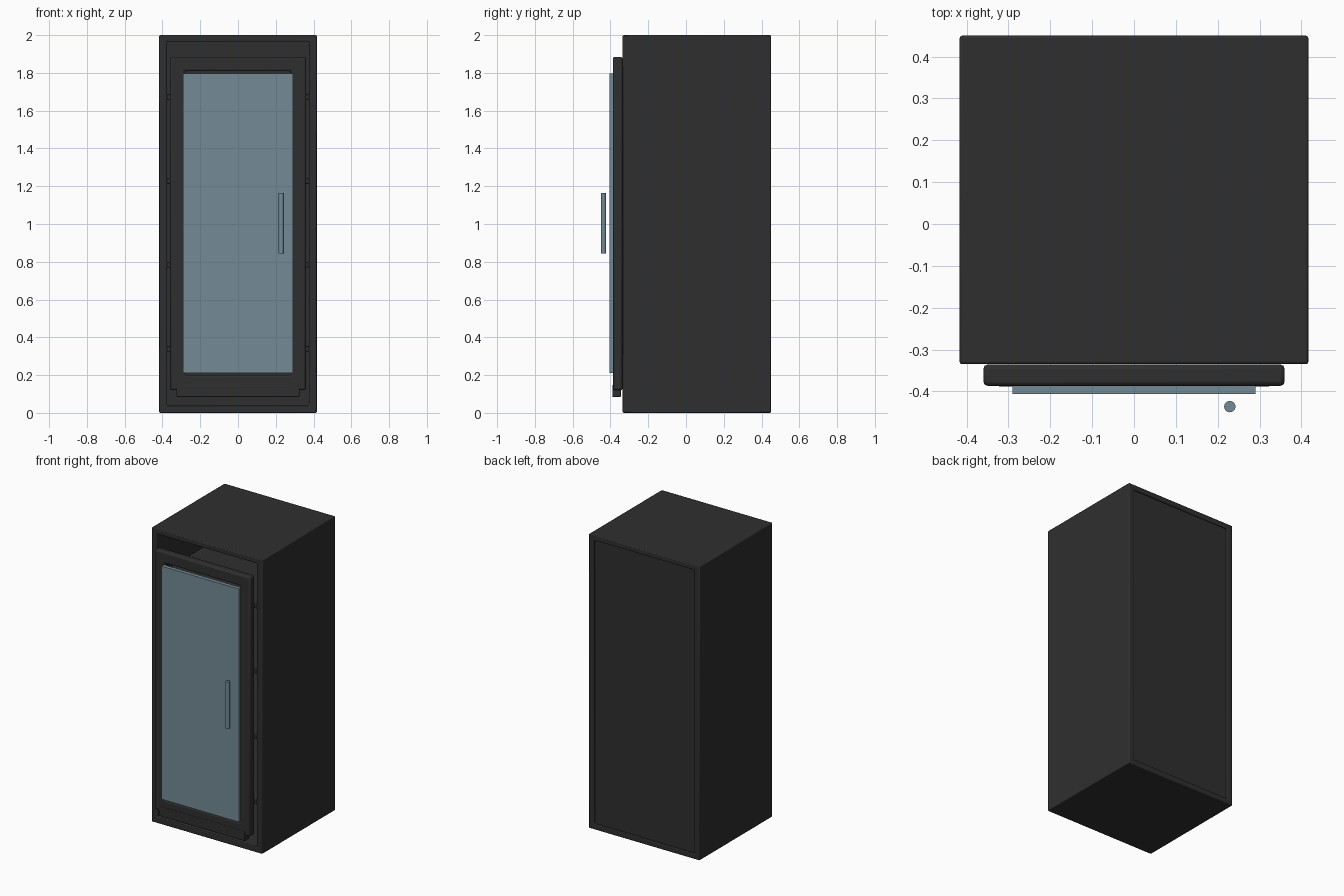
import bpy, bmesh, math

if "Cube" in bpy.data.objects:
    bpy.data.objects.remove(bpy.data.objects["Cube"])


def material(name, rgb):
    m = bpy.data.materials.new(name)
    m.diffuse_color = (*rgb, 1)
    m.use_nodes = True
    m.node_tree.nodes["Principled BSDF"].inputs["Base Color"].default_value = m.diffuse_color
    return m


BLACK = material("matte_black", (0.028, 0.028, 0.028))
GLASS = material("blue_grey_glass", (0.175, 0.26, 0.305))


def finish(name, bm, mat, bevel=0.0, segments=2):
    bmesh.ops.recalc_face_normals(bm, faces=bm.faces)
    mesh = bpy.data.meshes.new(name)
    bm.to_mesh(mesh)
    bm.free()
    mesh.materials.append(mat)
    ob = bpy.data.objects.new(name, mesh)
    bpy.context.collection.objects.link(ob)
    if bevel:
        mod = ob.modifiers.new("bevel", 'BEVEL')
        mod.width = bevel
        mod.segments = segments
        mod.limit_method = 'ANGLE'
    bpy.ops.object.select_all(action='DESELECT')
    ob.select_set(True)
    bpy.context.view_layer.objects.active = ob
    bpy.ops.object.shade_smooth_by_angle(angle=math.radians(35))
    return ob


def box(name, x, y, z, mat, bevel=0.0):
    """Box from (min, max) ranges."""
    bm = bmesh.new()
    bmesh.ops.create_cube(bm, size=1)
    for v in bm.verts:
        for i, (a, b) in enumerate((x, y, z)):
            v.co[i] = b if v.co[i] > 0 else a
    return finish(name, bm, mat, bevel)


def frame(name, outer, inner, y, mat, bevel):
    """Rectangular ring; outer and inner are (half width, z low, z high)."""
    bm = bmesh.new()
    loops = []
    for yy in y:
        for w, lo, hi in (outer, inner):
            loops.append([bm.verts.new((px, yy, pz)) for px, pz in
                          ((-w, lo), (w, lo), (w, hi), (-w, hi))])
    fo, fi, bo, bi = loops
    for a, b in ((fo, fi), (fi, bi), (bi, bo), (bo, fo)):
        for i in range(4):
            j = (i + 1) % 4
            bm.faces.new((a[i], a[j], b[j], b[i]))
    return finish(name, bm, mat, bevel)


# Hollow cabinet shell and recessed back panel
frame("cabinet_shell", (0.417, 0, 2.0), (0.376, 0.038, 1.965), (-0.335, 0.45), BLACK, 0.006)
box("back_panel", (-0.378, 0.378), (0.405, 0.44), (0.036, 1.967), BLACK)

# Four inner shelves
for i in range(4):
    z = 0.34 + i * 0.444
    box(f"shelf_{i + 1}", (-0.377, 0.377), (-0.333, 0.406), (z - 0.015, z + 0.015), BLACK, 0.004)

# Door frame, with a narrower kick strip below it
frame("door_frame", (0.36, 0.12, 1.885), (0.28, 0.2, 1.81), (-0.387, -0.336), BLACK, 0.01)
box("door_kick_strip", (-0.325, 0.325), (-0.389, -0.345), (0.083, 0.15), BLACK, 0.005)

# Glass pane standing proud of the door
box("glass_pane", (-0.29, 0.29), (-0.406, -0.38), (0.212, 1.797), GLASS)

# Upright bar handle
bm = bmesh.new()
bmesh.ops.create_cone(bm, cap_ends=True, segments=24, radius1=0.0135, radius2=0.0135, depth=0.32)
bmesh.ops.translate(bm, verts=bm.verts, vec=(0.229, -0.4365, 1.005))
finish("bar_handle", bm, GLASS)
